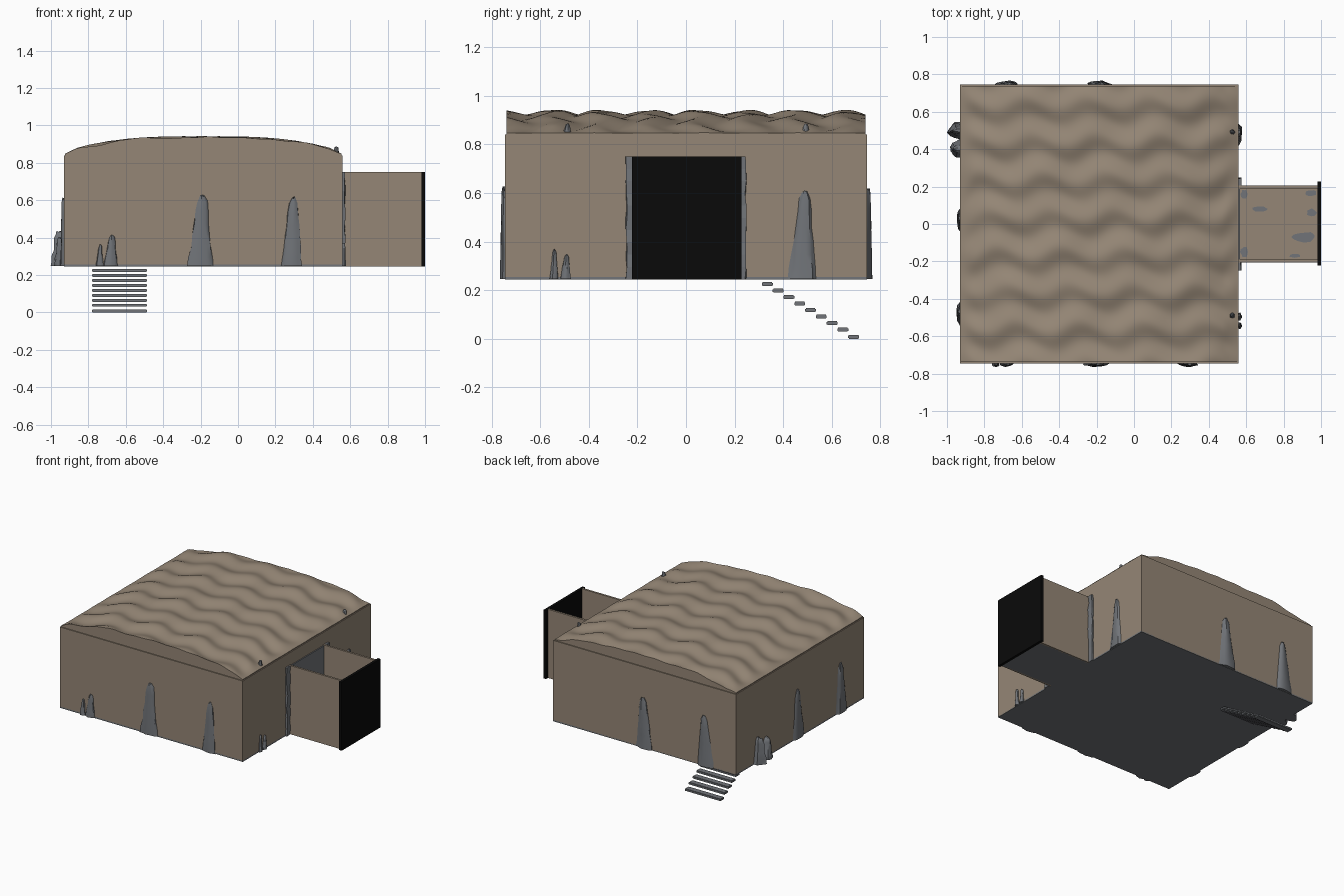
import bpy, bmesh, math, random
from mathutils import Vector

if "Cube" in bpy.data.objects:
    bpy.data.objects.remove(bpy.data.objects["Cube"])

random.seed(4)
X0, X1, Y1 = -0.93, 0.56, 0.745      # room extents
Z0, Z1 = 0.245, 0.84                 # floor and wall top


def material(name, col):
    m = bpy.data.materials.new(name)
    m.diffuse_color = (*col, 1)
    m.use_nodes = True
    m.node_tree.nodes["Principled BSDF"].inputs["Base Color"].default_value = m.diffuse_color
    return m


EARTH = material("tan earth", (0.30, 0.24, 0.18))
STONE = material("grey stone", (0.165, 0.175, 0.19))
BLACK = material("black", (0.003, 0.003, 0.003))


def finish(name, bm, mat, smooth=None):
    bmesh.ops.recalc_face_normals(bm, faces=bm.faces)
    me = bpy.data.meshes.new(name)
    bm.to_mesh(me)
    bm.free()
    ob = bpy.data.objects.new(name, me)
    bpy.context.collection.objects.link(ob)
    me.materials.append(mat)
    if smooth:
        bpy.context.view_layer.objects.active = ob
        ob.select_set(True)
        bpy.ops.object.shade_smooth_by_angle(angle=math.radians(smooth))
        ob.select_set(False)
    return ob


def box(name, x, y, z, mat, cuts=0, jitter=0.0, bevel=0.0):
    bm = bmesh.new()
    bmesh.ops.create_cube(bm, size=1)
    for v in bm.verts:
        v.co = [lo + (c + 0.5) * (hi - lo) for c, (lo, hi) in zip(v.co, (x, y, z))]
    if cuts:
        long_edges = [e for e in bm.edges if e.calc_length() > 0.3]
        bmesh.ops.subdivide_edges(bm, edges=long_edges, cuts=cuts, use_grid_fill=True)
        for v in bm.verts:
            v.co += Vector([random.uniform(-jitter, jitter) for _ in range(2)] + [0])
    if bevel:
        bmesh.ops.bevel(bm, geom=bm.edges[:], offset=bevel, segments=2, affect='EDGES')
    return finish(name, bm, mat)


# Room shell
T = 0.014
box("room_floor", (X0, X1), (-Y1, Y1), (Z0, Z0 + 0.01), STONE)
box("front_wall", (X0, X1), (-Y1, -Y1 + T), (Z0 + 0.003, Z1), EARTH)
box("back_wall", (X0, X1), (Y1 - T, Y1), (Z0 + 0.003, Z1), EARTH)
box("left_wall", (X0, X0 + T), (-Y1 + T, Y1 - T), (Z0 + 0.003, Z1), EARTH)
box("right_wall", (X1 - T, X1), (-Y1 + T, Y1 - T), (Z0 + 0.003, Z1), EARTH)


# Rippled barrel roof
def roof_height(x, y):
    u = abs((x - (X0 + X1) / 2) / ((X1 - X0) / 2))
    arch = 0.083 * (1 - u ** 3)
    fade = min(1, (1 - u) * 10)
    phase = math.tau * y / 0.2 + 0.9 * math.sin(math.tau * (x + 0.25 * y) / 0.34)
    ripple = 0.010 * math.sin(phase) + 0.004 * math.sin(math.tau * (x / 0.42 - y / 0.5))
    return Z1 + 0.005 + arch + ripple * fade


bm = bmesh.new()
nx, ny = 90, 110
rows = []
for j in range(ny + 1):
    y = -0.738 + 1.476 * j / ny
    rows.append([bm.verts.new((x, y, roof_height(x, y)))
                 for x in (X0 + 0.006 + (X1 - X0 - 0.012) * i / nx for i in range(nx + 1))])
for a, b in zip(rows, rows[1:]):
    for i in range(nx):
        bm.faces.new((a[i], a[i + 1], b[i + 1], b[i]))
# Skirt closing the roof down to the wall tops
rim = [e for e in bm.edges if e.is_boundary]
ext = bmesh.ops.extrude_edge_only(bm, edges=rim)
for v in ext["geom"]:
    if isinstance(v, bmesh.types.BMVert):
        v.co.z = Z1 - 0.004
finish("rippled_roof", bm, EARTH, 40)

# Side passage with an open top and a black end door
box("passage_floor", (X1, 0.98), (-0.2, 0.2), (Z0, Z0 + 0.008), STONE)
box("passage_floor_top", (X1, 0.98), (-0.19, 0.19), (Z0 + 0.008, Z0 + 0.013), EARTH)
for s, side in ((-1, "front"), (1, "back")):
    box("passage_wall_" + side, (X1, 0.98), sorted((s * 0.19, s * 0.205)), (Z0, 0.75), EARTH)
    box("door_post_" + side, (X1 - 0.005, X1 + 0.012), sorted((s * 0.208, s * 0.246)),
        (Z0, 0.75), STONE, cuts=9, jitter=0.004)
box("passage_end_door", (0.98, 1.0), (-0.222, 0.228), (Z0, 0.75), BLACK)
box("doorway_stone", (X1 - 0.004, X1 + 0.008), (-0.19, 0.19), (Z0, 0.745), STONE)

# Stone patches on the passage floor
for k, (x, y, rx, ry) in enumerate(((0.59, 0.16, 0.02, 0.025), (0.67, 0.08, 0.045, 0.014),
                                    (0.59, -0.15, 0.022, 0.03), (0.91, -0.07, 0.065, 0.028),
                                    (0.95, 0.06, 0.027, 0.022), (0.945, 0.165, 0.03, 0.018),
                                    (0.86, -0.17, 0.03, 0.01))):
    bm = bmesh.new()
    ring = []
    for i in range(12):
        a = math.tau * i / 12
        r = random.uniform(0.8, 1.1)
        ring.append(bm.verts.new((x + rx * r * math.cos(a), y + ry * r * math.sin(a), Z0 + 0.013)))
    face = bm.faces.new(ring)
    up = bmesh.ops.extrude_face_region(bm, geom=[face])
    for v in up["geom"]:
        if isinstance(v, bmesh.types.BMVert):
            v.co.z += 0.003
    finish(f"floor_patch_{k}", bm, STONE)


# Craggy rock spires breaking through the walls
def spire(name, base, along, out, h, w, depth=0.02, lean=0.2):
    along, out = Vector(along), Vector(out)
    profile = ((0, 1), (0.12, 0.93), (0.28, 0.82), (0.45, 0.7), (0.6, 0.6),
               (0.78, 0.5), (0.92, 0.4), (1, 0.16))
    n = 14
    ridge = [random.uniform(0.85, 1.12) for _ in range(n)]
    bm = bmesh.new()
    rings = []
    for t, r in profile:
        ring = []
        for i in range(n):
            a = math.tau * i / n
            k = r * ridge[i] * random.uniform(0.9, 1.08)
            p = Vector(base) + along * (w * k * math.cos(a) + lean * w * t)
            p += out * depth * (0.45 + 0.55 * r) * k / r * math.sin(a)
            p.z += h * t * (1 + random.uniform(-0.02, 0.02))
            ring.append(bm.verts.new(p))
        rings.append(ring)
    for a, b in zip(rings, rings[1:]):
        for i in range(n):
            bm.faces.new((a[i], a[(i + 1) % n], b[(i + 1) % n], b[i]))
    bm.faces.new(rings[0])
    bm.faces.new(rings[-1])
    finish(name, bm, STONE, 35)


for wall, fixed, sign, items in (
        ("front", -Y1, -1, ((-0.205, 0.375, 0.068), (0.285, 0.365, 0.058),
                            (-0.74, 0.115, 0.022), (-0.68, 0.165, 0.035))),
        ("back", Y1, 1, ((-0.185, 0.37, 0.068), (-0.68, 0.37, 0.062)))):
    for k, (x, h, w) in enumerate(items):
        spire(f"{wall}_spire_{k}", (x, fixed, Z0 + 0.002), (1, 0, 0), (0, sign, 0), h, w)
for wall, fixed, sign, items in (
        ("right", X1, 1, ((0.48, 0.36, 0.055), (-0.545, 0.12, 0.018), (-0.495, 0.1, 0.022))),
        ("left", X0, -1, ((0.02, 0.36, 0.06), (-0.48, 0.36, 0.06)))):
    for k, (y, h, w) in enumerate(items):
        spire(f"{wall}_spire_{k}", (fixed, y, Z0 + 0.002), (0, 1, 0), (sign, 0, 0), h, w,
              depth=0.018)

# Pair of boulders beside the left wall
for k, (y, h, w, d) in enumerate(((0.5, 0.185, 0.048, 0.068), (0.4, 0.15, 0.052, 0.052))):
    spire(f"boulder_{k}", (X0, y, Z0 + 0.004), (0, 1, 0), (-1, 0, 0), h, w, depth=d, lean=0)

# Rock tips poking out at the roof edge
for k, y in enumerate((-0.49, 0.49)):
    spire(f"roof_tip_{k}", (0.525, y, Z1), (0, 1, 0), (1, 0, 0), 0.045, 0.018, depth=0.016)

# Floating stairs descending toward the back
for i in range(9):
    y, z = 0.335 + 0.0443 * i, 0.225 - 0.0267 * i
    box(f"step_{i}", (-0.78, -0.487), (y - 0.0225, y + 0.0225), (max(0, z - 0.008), z + 0.008),
        STONE, bevel=0.003)

# Bottom step rests on the ground
bpy.data.objects["step_8"].location.z -= min(
    v.co.z for v in bpy.data.objects["step_8"].data.vertices)
